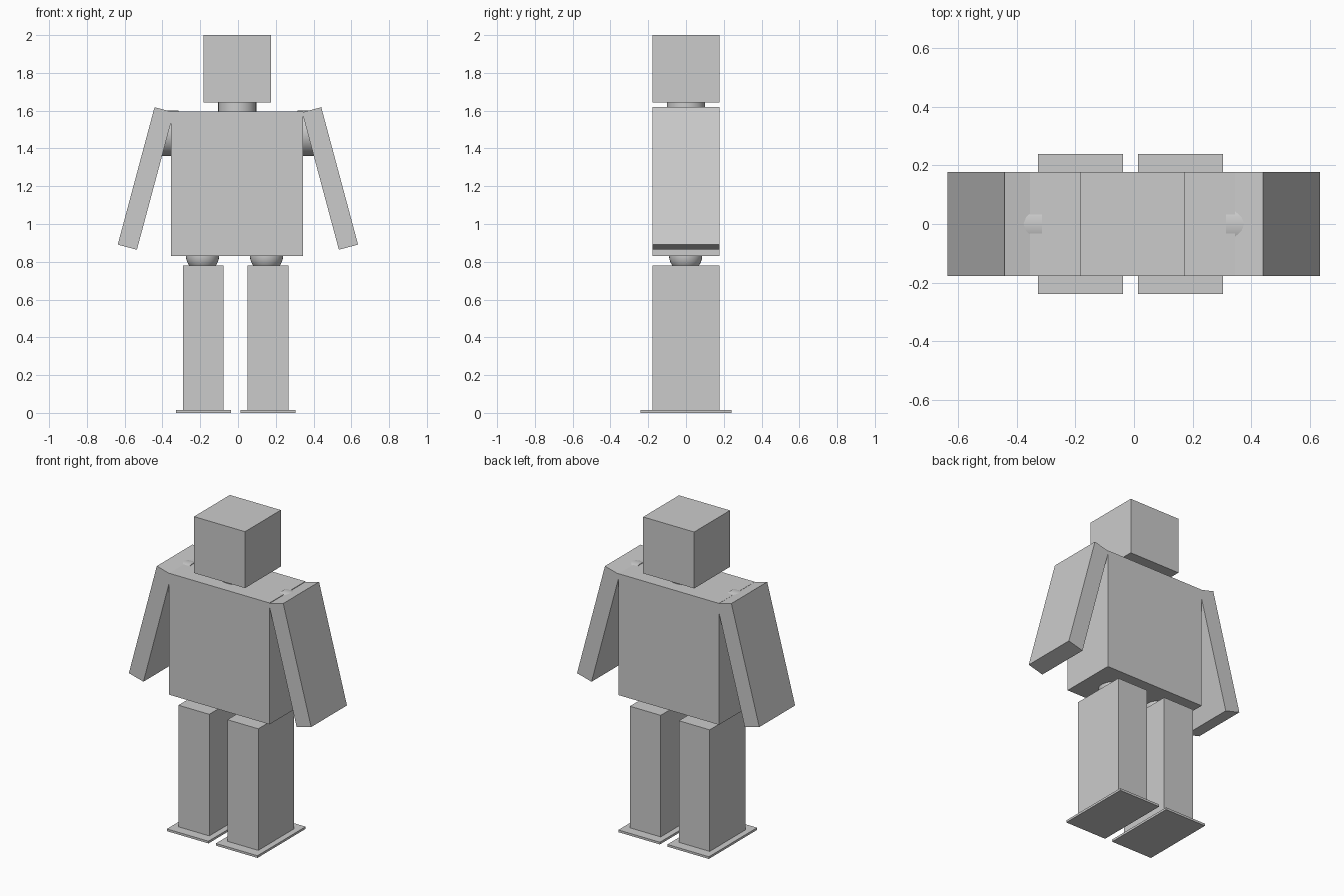
import bpy
from math import radians

if "Cube" in bpy.data.objects:
    bpy.data.objects.remove(bpy.data.objects["Cube"])


def finish(name):
    ob = bpy.context.object
    ob.name = name
    return ob


def box(name, loc, size, tilt=0):
    bpy.ops.mesh.primitive_cube_add(size=1, location=loc)
    ob = finish(name)
    ob.scale = size
    bpy.ops.object.transform_apply(location=False, rotation=False, scale=True)
    ob.rotation_euler.y = radians(tilt)
    return ob


def cylinder(name, loc, radius, depth, tilt=0):
    bpy.ops.mesh.primitive_cylinder_add(vertices=32, radius=radius, depth=depth,
                                        location=loc, rotation=(0, radians(tilt), 0))
    finish(name)
    bpy.ops.object.shade_smooth_by_angle()


DEPTH = 0.357   # shared front-to-back thickness
CX = -0.004     # body centre line

# Head, neck and torso
box("head", (CX, 0, 1.822), (0.356, DEPTH, 0.356))
cylinder("neck", (CX, 0, 1.62), 0.101, 0.11)
box("torso", (CX - 0.001, 0, 1.213), (0.70, DEPTH, 0.766))

# Arms tilted outward, with shoulder pegs joining them to the torso
for side, s, x in (("left", -1, -0.4885), ("right", 1, 0.4875)):
    box(f"{side}_arm", (x, 0, 1.241), (0.105, DEPTH, 0.753), -15 * s)
    cylinder(f"{side}_shoulder", (0.367 * s, 0, 1.48), 0.121, 0.104, 90)

# Legs, flat feet and ball hips
for side, x, hip_x in (("left", -0.183, -0.188), ("right", 0.159, 0.151)):
    box(f"{side}_leg", (x, 0, 0.396), (0.215, DEPTH, 0.77))
    box(f"{side}_foot", (x, 0, 0.007), (0.29, 0.48, 0.014))
    bpy.ops.mesh.primitive_uv_sphere_add(segments=32, ring_count=16, radius=0.088,
                                         location=(hip_x, -0.002, 0.833))
    finish(f"{side}_hip")
    bpy.ops.object.shade_smooth()
